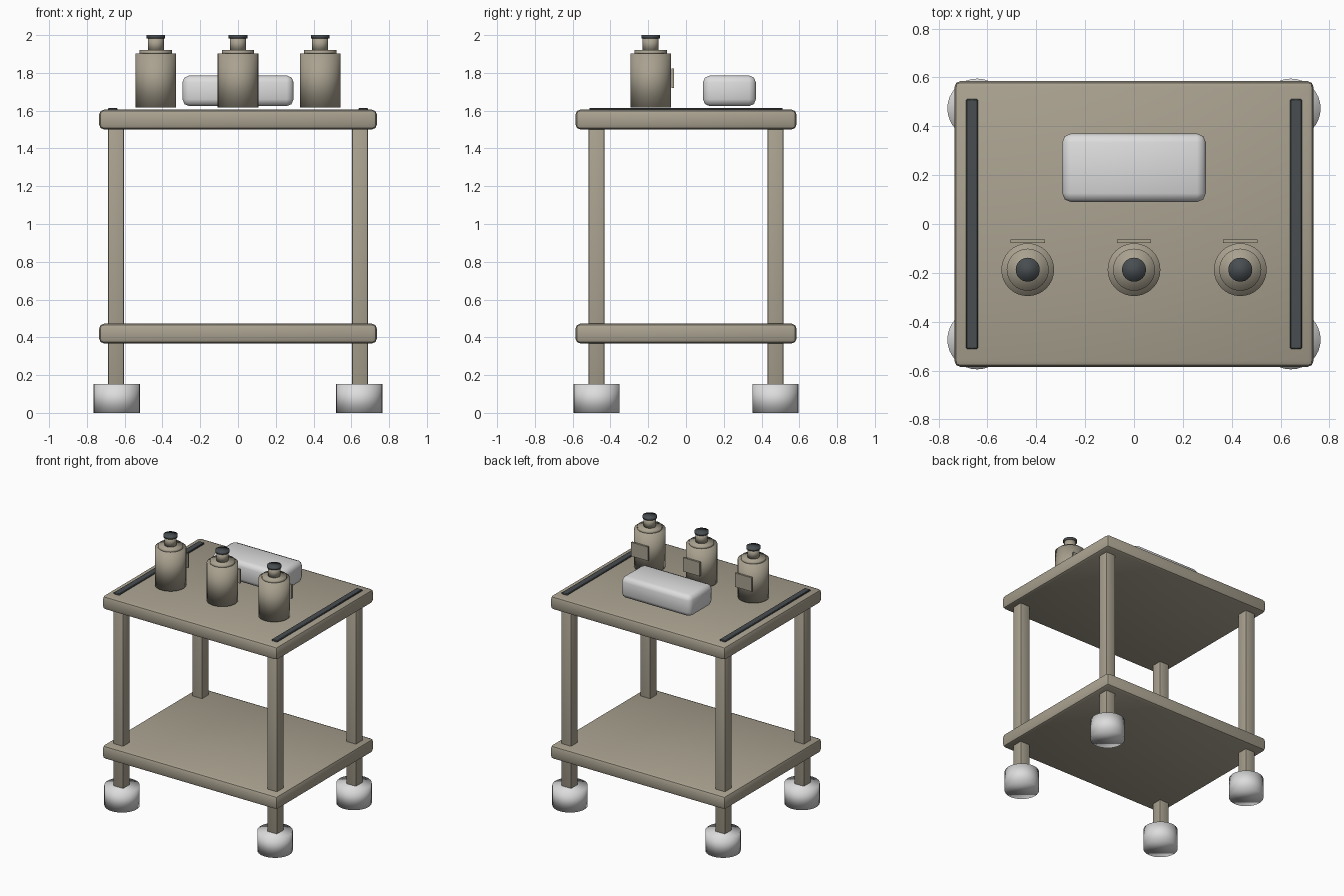
import bpy

cube = bpy.data.objects.get("Cube")
if cube:
    bpy.data.objects.remove(cube, do_unlink=True)


def material(name, rgb):
    m = bpy.data.materials.new(name)
    m.use_nodes = True
    m.diffuse_color = (*rgb, 1)
    m.node_tree.nodes["Principled BSDF"].inputs["Base Color"].default_value = (*rgb, 1)
    return m


TAN = material("warm_beige", (0.40, 0.36, 0.28))
WHITE = material("pale_grey", (0.72, 0.72, 0.72))
DARK = material("charcoal", (0.065, 0.075, 0.08))


def box(name, center, size, mat, bevel=0.0, segments=2, angle=40):
    bpy.ops.mesh.primitive_cube_add(size=1, location=center)
    ob = bpy.context.object
    ob.name = name
    ob.scale = size
    bpy.ops.object.transform_apply(location=False, rotation=False, scale=True)
    ob.data.materials.append(mat)
    if bevel:
        mod = ob.modifiers.new("rounded_edges", "BEVEL")
        mod.width = bevel
        mod.segments = segments
        bpy.ops.object.modifier_apply(modifier=mod.name)
        bpy.ops.object.shade_smooth_by_angle(angle=angle * 3.14159 / 180)
    return ob


def cylinder(name, x, y, bottom, top, radius, mat):
    bpy.ops.mesh.primitive_cylinder_add(
        vertices=32, radius=radius, depth=top - bottom, location=(x, y, (bottom + top) / 2))
    ob = bpy.context.object
    ob.name = name
    ob.data.materials.append(mat)
    bpy.ops.object.shade_smooth()
    return ob


# Shelves
box("top_shelf", (0, 0, 1.553), (1.47, 1.17, 0.104), TAN, 0.025)
box("lower_shelf", (0, 0, 0.42), (1.47, 1.17, 0.104), TAN, 0.025)

# Legs and round feet
for sx, side in ((1, "left"), (-1, "right")):
    for sy, end in ((-1, "front"), (1, "back")):
        box(f"{end}_{side}_leg", (sx * 0.645, sy * 0.473, 0.82),
            (0.084, 0.084, 1.40), TAN, 0.008, 2)
        cylinder(f"{end}_{side}_foot", sx * 0.642, sy * 0.473, 0, 0.152, 0.122, WHITE)
    # Dark rail along each side of the top
    box(f"{side}_rail", (sx * 0.663, 0, 1.605), (0.048, 1.024, 0.02), DARK, 0.004, 1)

# Folded towel block
box("towel_block", (0, 0.23, 1.705), (0.588, 0.28, 0.162), WHITE, 0.036, 2, 60)

# Row of bottles
for label, x in (("right", -0.435), ("middle", 0), ("left", 0.435)):
    y = -0.187
    cylinder(f"{label}_bottle_body", x, y, 1.617, 1.903, 0.108, TAN)
    cylinder(f"{label}_bottle_shoulder", x, y, 1.895, 1.921, 0.086, TAN)
    cylinder(f"{label}_bottle_neck", x, y, 1.915, 1.99, 0.042, TAN)
    cylinder(f"{label}_bottle_cap", x, y, 1.983, 2.0, 0.049, DARK)
    box(f"{label}_bottle_plate", (x, -0.071, 1.772), (0.14, 0.014, 0.105), TAN)
